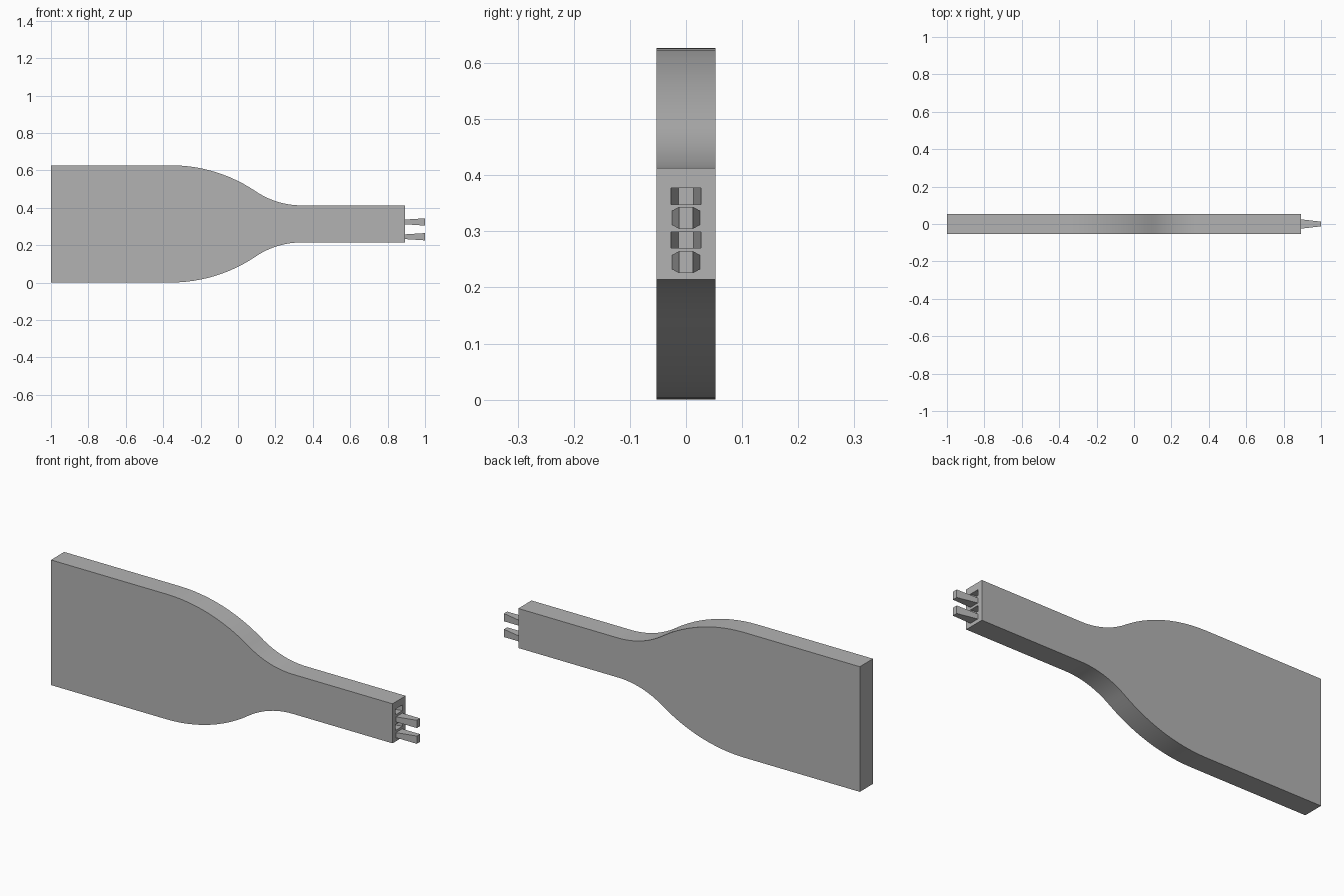
import bpy
import math

cube = bpy.data.objects.get("Cube")
if cube:
    bpy.data.objects.remove(cube, do_unlink=True)

grey = bpy.data.materials.new("plain grey")
grey.use_nodes = True
grey.diffuse_color = (0.45, 0.45, 0.45, 1)
grey.node_tree.nodes["Principled BSDF"].inputs["Base Color"].default_value = (0.45, 0.45, 0.45, 1)

MID = 0.3135          # height of the centre line
HALF_T = 0.0523       # half thickness
END = 0.893           # end face of the neck


def loft(name, sections):
    """Closed solid through rings of points with equal counts."""
    n = len(sections[0])
    verts = [p for ring in sections for p in ring]
    last = len(verts) - n
    faces = [list(reversed(range(n))), list(range(last, last + n))]
    for k in range(0, last, n):
        for i in range(n):
            j = (i + 1) % n
            faces.append([k + i, k + j, k + n + j, k + n + i])
    mesh = bpy.data.meshes.new(name)
    mesh.from_pydata(verts, [], faces)
    mesh.materials.append(grey)
    obj = bpy.data.objects.new(name, mesh)
    bpy.context.collection.objects.link(obj)
    return obj


def rect(x, z, half_y, half_z):
    return [(x, -half_y, z - half_z), (x, half_y, z - half_z),
            (x, half_y, z + half_z), (x, -half_y, z + half_z)]


# Shoulder outline: a convex arc running tangent into a concave arc
wide, narrow, start, finish = 0.3135, 0.099, -0.36, 0.34
drop, run = wide - narrow, finish - start
sweep = 2 * math.atan(drop / run)
total = run / math.sin(sweep)
r_out, r_in = total * 0.65, total * 0.35
STEPS = 12
upper = [(-1, wide)]
for i in range(STEPS + 1):
    a = sweep * i / STEPS
    upper.append((start + r_out * math.sin(a), wide - r_out * (1 - math.cos(a))))
for i in range(STEPS - 1, -1, -1):
    a = sweep * i / STEPS
    upper.append((finish - r_in * math.sin(a), narrow + r_in * (1 - math.cos(a))))
upper.append((END, narrow))
outline = [(x, -h) for x, h in upper] + [(x, h) for x, h in reversed(upper)]
body = loft("flared_body", [[(x, y, MID + h) for x, h in outline]
                            for y in (HALF_T, -HALF_T)])

# Sockets: pits that narrow in depth but spread in height, cut into the end face
for z in (0.3625, 0.2845):
    cutter = loft("socket_cutter", [rect(END - 0.107, z, 0.0135, 0.0195),
                                    rect(END, z, 0.027, 0.0145),
                                    rect(END + 0.01, z, 0.027, 0.0145)])
    cutter.hide_render = True
    cut = body.modifiers.new("socket", "BOOLEAN")
    cut.operation = "DIFFERENCE"
    cut.solver = "EXACT"
    cut.object = cutter
    bpy.context.view_layer.objects.active = body
    bpy.ops.object.modifier_apply(modifier=cut.name)
    bpy.data.objects.remove(cutter, do_unlink=True)

# Prongs: dovetail pegs matching the sockets
for side, z in (("upper", 0.324), ("lower", 0.245)):
    loft(side + "_prong", [rect(END - 0.002, z, 0.0252, 0.0125),
                           rect(1.0, z, 0.0125, 0.0195)])

# Smooth curved edges, crisp corners
bpy.ops.object.select_all(action="DESELECT")
body.select_set(True)
bpy.context.view_layer.objects.active = body
bpy.ops.object.shade_smooth_by_angle(angle=math.radians(25))
